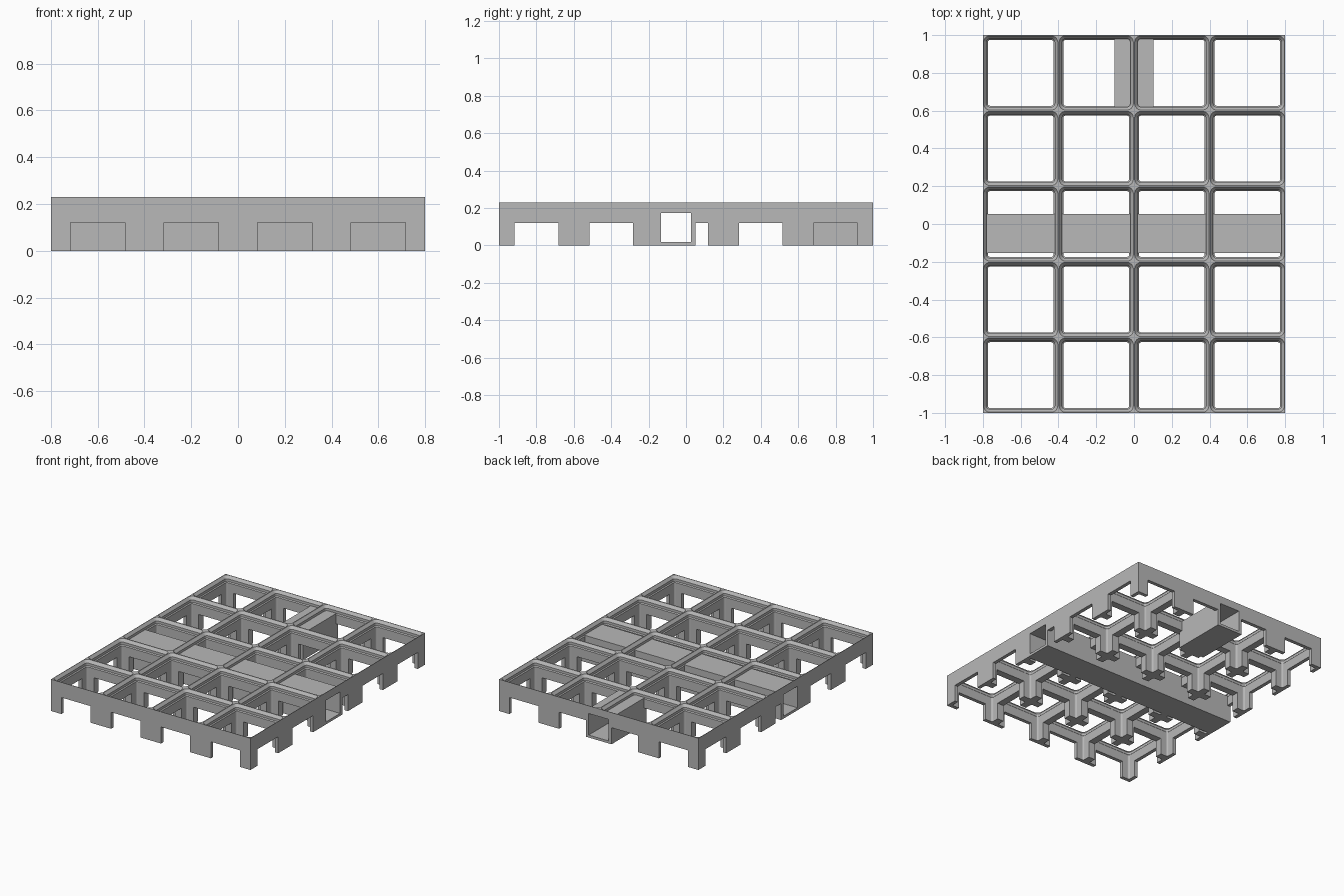
import bpy, bmesh, math

if "Cube" in bpy.data.objects:
    bpy.data.objects.remove(bpy.data.objects["Cube"])

CELL, HEIGHT = 0.4, 0.23
XS = [-0.6 + CELL * i for i in range(4)]
YS = [-0.8 + CELL * j for j in range(5)]

grey = bpy.data.materials.new("mid grey plastic")
grey.diffuse_color = (0.48, 0.48, 0.48, 1)
grey.use_nodes = True
grey.node_tree.nodes["Principled BSDF"].inputs["Base Color"].default_value = grey.diffuse_color


def finish(name, bm):
    bmesh.ops.recalc_face_normals(bm, faces=bm.faces)
    me = bpy.data.meshes.new(name)
    bm.to_mesh(me)
    bm.free()
    ob = bpy.data.objects.new(name, me)
    me.materials.append(grey)
    bpy.context.collection.objects.link(ob)
    return ob


def boxes(name, spans):
    """One mesh made of boxes given as (x0, x1, y0, y1, z0, z1)."""
    bm = bmesh.new()
    for x0, x1, y0, y1, z0, z1 in spans:
        vs = bmesh.ops.create_cube(bm, size=1)["verts"]
        for v in vs:
            v.co = (x0 if v.co.x < 0 else x1, y0 if v.co.y < 0 else y1, z0 if v.co.z < 0 else z1)
    return finish(name, bm)


def rounded_square(cx, cy, half, r, seg=6):
    pts = []
    for q in range(4):
        a0 = q * math.pi / 2
        sx, sy = [(1, 1), (-1, 1), (-1, -1), (1, -1)][q]
        for k in range(seg + 1):
            a = a0 + k / seg * math.pi / 2
            pts.append((cx + sx * (half - r) + r * math.cos(a),
                        cy + sy * (half - r) + r * math.sin(a)))
    return pts


def apply_boolean(target, tool, operation):
    mod = target.modifiers.new("cut", 'BOOLEAN')
    mod.operation, mod.object, mod.solver = operation, tool, 'EXACT'
    bpy.context.view_layer.objects.active = target
    bpy.ops.object.modifier_apply(modifier=mod.name)
    bpy.data.objects.remove(tool, do_unlink=True)


# solid plate
plate = boxes("grid_baseplate", [(-0.8, 0.8, -1, 1, 0, HEIGHT)])

# stepped pocket through every cell: (z, half width, corner radius)
PROFILE = [(-0.05, 0.174, 0.012), (0.186, 0.174, 0.012), (0.1925, 0.1805, 0.018),
           (0.2105, 0.1805, 0.018), (HEIGHT, 0.1965, 0.034), (0.26, 0.1965, 0.034)]
bm = bmesh.new()
for cx in XS:
    for cy in YS:
        rings = [[bm.verts.new((x, y, z)) for x, y in rounded_square(cx, cy, h, r)]
                 for z, h, r in PROFILE]
        n = len(rings[0])
        for a, b in zip(rings, rings[1:]):
            for i in range(n):
                bm.faces.new((a[i], a[(i + 1) % n], b[(i + 1) % n], b[i]))
        bm.faces.new(rings[0][::-1])
        bm.faces.new(rings[-1])
apply_boolean(plate, finish("pocket_cutter", bm), 'DIFFERENCE')

# windows under the rim that leave cross-shaped legs
W, WZ = 0.117, 0.12
apply_boolean(plate, boxes("window_cutter_x", [(-1, 1, y - W, y + W, -0.1, WZ) for y in YS]), 'DIFFERENCE')
apply_boolean(plate, boxes("window_cutter_y", [(x - W, x + W, -1.2, 1.2, -0.1, WZ) for x in XS]), 'DIFFERENCE')

# square ducts: a long one across the plate and a short one at the back
apply_boolean(plate, boxes("long_duct", [(-0.8, 0.8, -0.154, 0.052, 0, 0.193)]), 'UNION')
apply_boolean(plate, boxes("short_duct", [(-0.103, 0.103, 0.6, 1, 0, 0.193)]), 'UNION')
apply_boolean(plate, boxes("duct_hollows", [(-0.9, 0.9, -0.134, 0.027, 0.018, 0.174),
                                            (-0.08, 0.08, 0.6, 1.1, 0.018, 0.174)]), 'DIFFERENCE')
